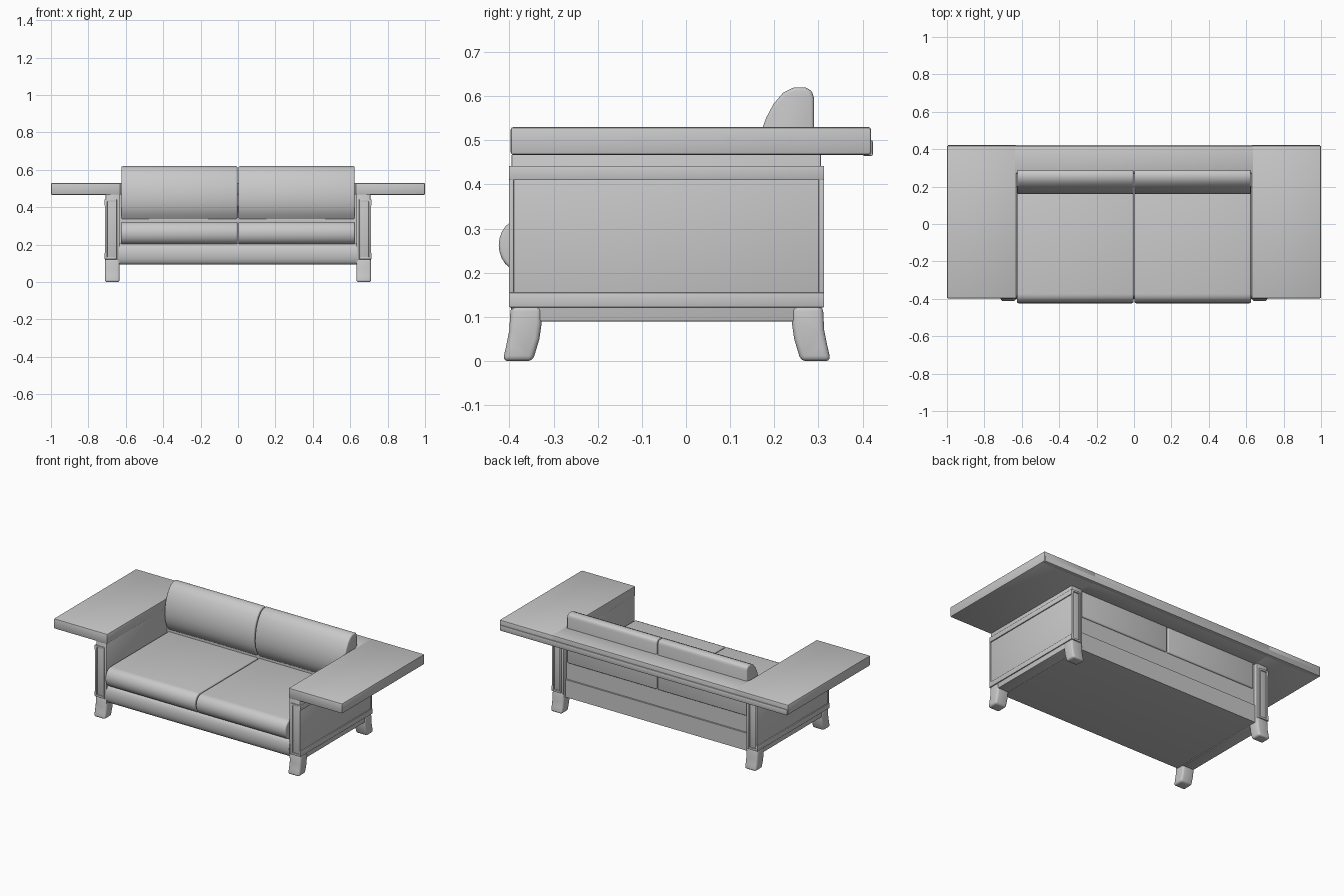
import bpy
import bmesh
import math

cube = bpy.data.objects.get("Cube")
if cube:
    bpy.data.objects.remove(cube, do_unlink=True)

# Single upholstery colour
GREY = (0.58, 0.58, 0.58, 1.0)
fabric = bpy.data.materials.new("grey_fabric")
fabric.use_nodes = True
fabric.diffuse_color = GREY
fabric.node_tree.nodes["Principled BSDF"].inputs["Base Color"].default_value = GREY


def finish(name, bm, bevel, segments):
    """Turn a bmesh into a smooth, edge-softened object."""
    bmesh.ops.recalc_face_normals(bm, faces=bm.faces)
    mesh = bpy.data.meshes.new(name)
    bm.to_mesh(mesh)
    bm.free()
    mesh.materials.append(fabric)
    obj = bpy.data.objects.new(name, mesh)
    bpy.context.collection.objects.link(obj)
    bpy.context.view_layer.objects.active = obj
    for other in bpy.context.selected_objects:
        other.select_set(False)
    obj.select_set(True)
    if bevel:
        mod = obj.modifiers.new("soft_edges", "BEVEL")
        mod.width = bevel
        mod.segments = segments
        mod.limit_method = "ANGLE"
        mod.angle_limit = math.radians(40)
        bpy.ops.object.modifier_apply(modifier=mod.name)
    bpy.ops.object.shade_smooth_by_angle(angle=math.radians(35))
    return obj


def box(name, x, y, z, bevel=0.0, segments=2):
    bm = bmesh.new()
    bmesh.ops.create_cube(bm, size=1)
    for v in bm.verts:
        v.co = [lo + (c + 0.5) * (hi - lo) for c, (lo, hi) in zip(v.co, (x, y, z))]
    return finish(name, bm, bevel, segments)


def prism(name, profile, x, bevel=0.0, segments=2):
    """Extrude a side profile of (y, z) points across the x range."""
    bm = bmesh.new()
    face = bm.faces.new([bm.verts.new((x[0], py, pz)) for py, pz in profile])
    out = bmesh.ops.extrude_face_region(bm, geom=[face])
    moved = [g for g in out["geom"] if isinstance(g, bmesh.types.BMVert)]
    bmesh.ops.translate(bm, verts=moved, vec=(x[1] - x[0], 0, 0))
    return finish(name, bm, bevel, segments)


def rounded_front(y_front, y_back, z0, z1, depth, steps=12):
    """Profile with an elliptical front nose."""
    mid, half = (z0 + z1) / 2, (z1 - z0) / 2
    points = [(y_back, z0)]
    for i in range(steps + 1):
        a = -math.pi / 2 + math.pi * i / steps
        points.append((y_front + depth - depth * math.cos(a), mid + half * math.sin(a)))
    return points + [(y_back, z1)]


def span(side, a, b):
    """Mirror an x range to the chosen side."""
    return tuple(sorted((side * a, side * b)))


# Base, back panel and back ledge
prism("seat_base", rounded_front(-0.40, 0.29, 0.095, 0.205, 0.025), (-0.635, 0.635))
box("back_panel", (-0.635, 0.635), (0.20, 0.28), (0.20, 0.47))
box("back_ledge", (-0.64, 0.64), (0.27, 0.418), (0.468, 0.53), 0.005)
box("back_ledge_lip", (-0.995, 0.995), (0.40, 0.423), (0.465, 0.50), 0.003)

back_profile = [(0.29, 0.31), (0.29, 0.595), (0.285, 0.612), (0.27, 0.62),
                (0.245, 0.62), (0.22, 0.608), (0.198, 0.582), (0.182, 0.552),
                (0.17, 0.52), (0.162, 0.48), (0.16, 0.44), (0.165, 0.40),
                (0.18, 0.36), (0.21, 0.325), (0.22, 0.31)]

# Flared leg outline: (offset from outer edge, height)
leg_outer = [(0.018, 0.0), (0.010, 0.035), (0.003, 0.07), (0.0, 0.125)]
leg_inner = [(-0.07, 0.125), (-0.07, 0.085), (-0.065, 0.05), (-0.05, 0.0)]

for side, tag in ((1, "left"), (-1, "right")):
    # Cushions
    prism(f"{tag}_seat_cushion", rounded_front(-0.424, 0.25, 0.203, 0.322, 0.05),
          span(side, 0.003, 0.625), 0.008, 3)
    prism(f"{tag}_back_cushion", back_profile, span(side, 0.003, 0.624), 0.008, 3)

    # Arm body and its wide flat top
    box(f"{tag}_arm", span(side, 0.633, 0.708), (-0.395, 0.306), (0.09, 0.47), 0.004)
    box(f"{tag}_arm_top", span(side, 0.628, 1.0), (-0.397, 0.419), (0.467, 0.53), 0.006)

    # Raised bands on the outer side
    for label, z in (("lower", (0.122, 0.155)), ("upper", (0.41, 0.442))):
        box(f"{tag}_arm_{label}_band", span(side, 0.70, 0.714), (-0.40, 0.313), z, 0.002)

    # Raised frames on both arm ends
    for end, y in (("front", (-0.401, -0.39)), ("back", (0.30, 0.313))):
        for label, x in (("inner", (0.648, 0.658)), ("outer", (0.699, 0.711))):
            box(f"{tag}_{end}_{label}_trim", span(side, *x), y, (0.122, 0.442), 0.002)
        for label, z in (("lower", (0.122, 0.134)), ("upper", (0.43, 0.442))):
            box(f"{tag}_{end}_{label}_trim", span(side, 0.648, 0.711), y, z, 0.002)

    # Legs
    for end, direction, edge in (("front", -1, -0.397), ("back", 1, 0.31)):
        outline = [(edge + direction * o, z) for o, z in leg_outer + leg_inner]
        prism(f"{tag}_{end}_leg", outline, span(side, 0.633, 0.712), 0.012, 3)
